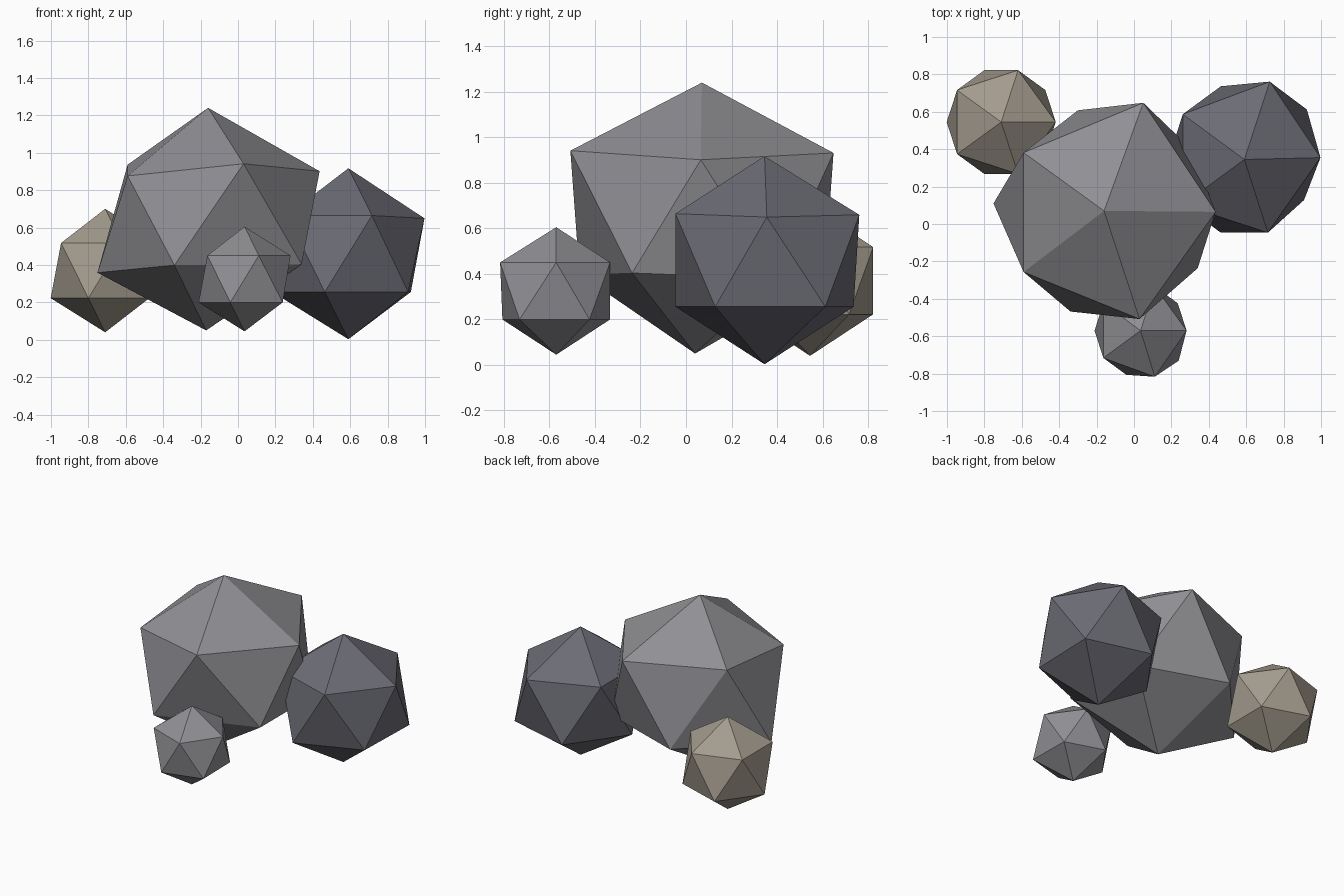
import bpy, bmesh, math
from mathutils import Vector

if "Cube" in bpy.data.objects:
    bpy.data.objects.remove(bpy.data.objects["Cube"])


def material(name, rgb):
    m = bpy.data.materials.new(name)
    m.diffuse_color = (*rgb, 1)
    m.use_nodes = True
    m.node_tree.nodes["Principled BSDF"].inputs["Base Color"].default_value = m.diffuse_color
    return m


def rock(name, centre, radii, mat, nudges={}):
    """Low-poly boulder: icosahedron with a few corners pushed.
    Corners are numbered bottom (0), lower ring (1-5), upper ring (6-10), top (11),
    each ring running anticlockwise from +x."""
    bm = bmesh.new()
    bmesh.ops.create_icosphere(bm, subdivisions=1, radius=1)
    corners = sorted(bm.verts, key=lambda v: (
        round(v.co.z, 2), (math.atan2(v.co.y, v.co.x) + 0.1) % math.tau))
    for i, v in enumerate(corners):
        v.co = v.co * Vector(radii) + Vector(nudges.get(i, (0, 0, 0)))
    me = bpy.data.meshes.new(name)
    bm.to_mesh(me)
    bm.free()
    me.materials.append(mat)
    ob = bpy.data.objects.new(name, me)
    ob.location = centre
    bpy.context.collection.objects.link(ob)
    return ob


grey = material("grey_stone", (0.28, 0.28, 0.30))
dark = material("dark_stone", (0.15, 0.15, 0.18))
tan = material("tan_stone", (0.37, 0.33, 0.27))

# Main boulder, with an uneven outline
rock("large_boulder", (-0.16, 0.055, 0.645), (0.65, 0.65, 0.595), grey, {
    0: (-0.01, -0.015, 0), 2: (0.04, 0, 0), 3: (-0.01, 0.055, -0.02),
    4: (0, 0.03, 0.02), 5: (0.03, 0.05, 0.025), 6: (0.015, 0.01, -0.01),
    7: (0.03, 0.04, 0.02), 8: (0.04, -0.015, 0.025), 9: (0.04, 0.03, -0.035),
    10: (0.01, -0.01, 0.03), 11: (0, 0.015, 0)})

# Dark boulder on the right
rock("dark_boulder", (0.59, 0.345, 0.46), (0.455, 0.46, 0.457), dark, {
    1: (0.005, 0.025, 0), 5: (-0.01, 0.025, 0), 6: (0, 0.01, -0.015),
    7: (0.01, 0.025, -0.005)})

# Tan stone at the back left
rock("tan_stone", (-0.71, 0.545, 0.37), (0.326, 0.326, 0.33), tan)

# Small stone at the front
rock("small_stone", (0.035, -0.57, 0.325), (0.275, 0.278, 0.28), grey, {
    5: (0.005, -0.015, 0), 10: (0, -0.01, 0)})
